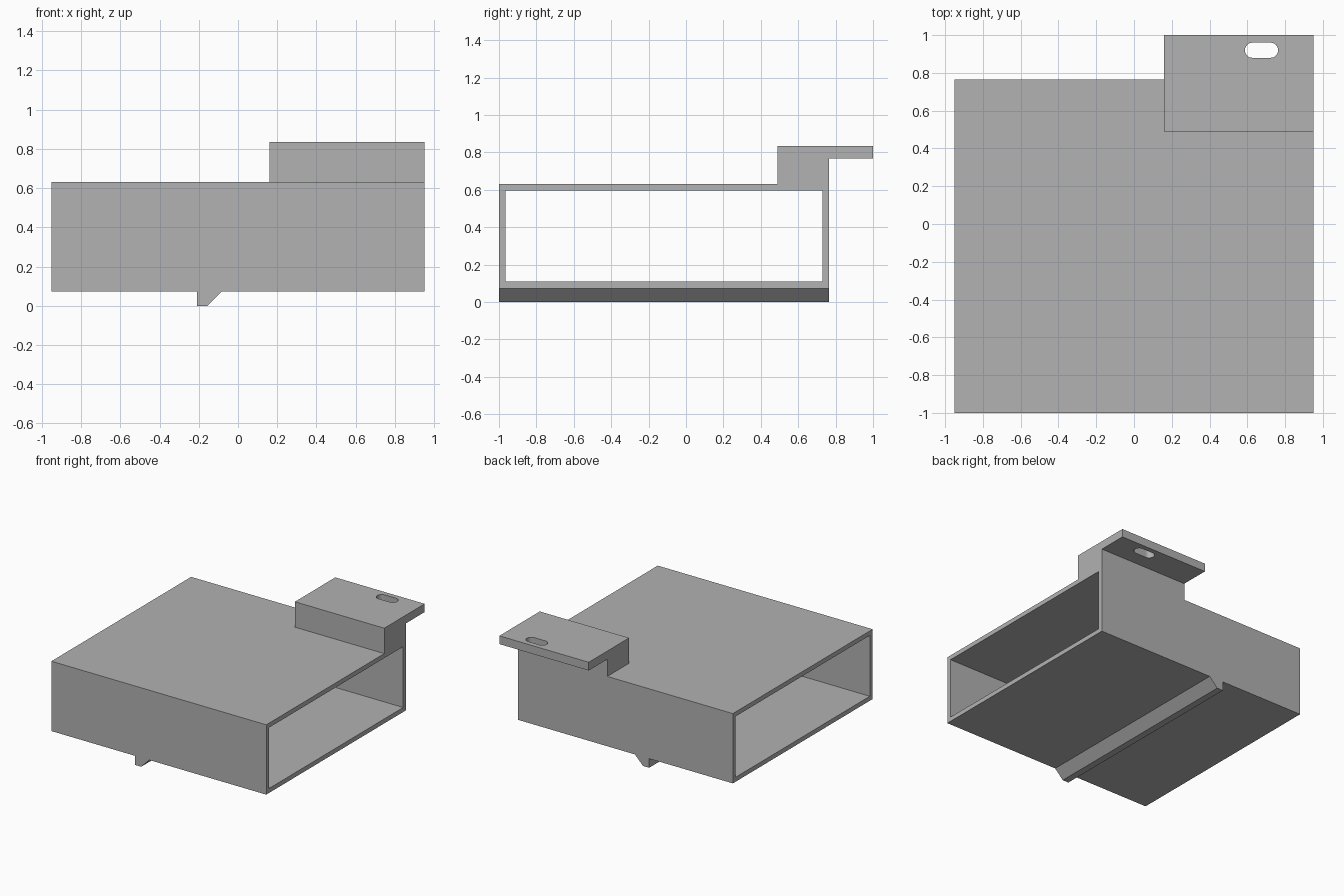
import bpy
import bmesh
from math import cos, sin, pi
from mathutils import Vector

default = bpy.data.objects.get("Cube")
if default:
    bpy.data.objects.remove(default, do_unlink=True)

# Single plain grey finish
GREY = (0.445, 0.445, 0.445, 1)
grey = bpy.data.materials.new("plain_grey")
grey.use_nodes = True
grey.diffuse_color = GREY
grey.node_tree.nodes["Principled BSDF"].inputs["Base Color"].default_value = GREY


def prism(name, profile, axis, start, end):
    """Extrude a closed 2D profile along an axis; the profile uses the other two axes in order."""
    bm = bmesh.new()
    verts = []
    for point in profile:
        co = list(point)
        co.insert("xyz".index(axis), start)
        verts.append(bm.verts.new(co))
    face = bm.faces.new(verts)
    offset = Vector([end - start if a == axis else 0 for a in "xyz"])
    side = bmesh.ops.extrude_face_region(bm, geom=[face])["geom"]
    moved = [v for v in side if isinstance(v, bmesh.types.BMVert)]
    bmesh.ops.translate(bm, verts=moved, vec=offset)
    bmesh.ops.recalc_face_normals(bm, faces=bm.faces)
    mesh = bpy.data.meshes.new(name)
    bm.to_mesh(mesh)
    bm.free()
    mesh.materials.append(grey)
    obj = bpy.data.objects.new(name, mesh)
    bpy.context.collection.objects.link(obj)
    return obj


def rect(a0, a1, b0, b1):
    return [(a0, b0), (a1, b0), (a1, b1), (a0, b1)]


def cut(target, cutter):
    """Subtract the cutter from the target, then discard it."""
    cutter.hide_render = True
    mod = target.modifiers.new("cut", "BOOLEAN")
    mod.operation = "DIFFERENCE"
    mod.solver = "EXACT"
    mod.object = cutter
    bpy.context.view_layer.update()
    bpy.context.view_layer.objects.active = target
    bpy.ops.object.modifier_apply(modifier=mod.name)
    bpy.data.objects.remove(cutter, do_unlink=True)


HALF_X = 0.95
FRONT, BACK = -1.0, 0.765
BOTTOM, TOP = 0.073, 0.631
WALL = 0.036

# Rectangular sleeve, open at both x ends
sleeve = prism("sleeve", rect(FRONT, BACK, BOTTOM, TOP), "x", -HALF_X, HALF_X)
opening = rect(FRONT + WALL, BACK - WALL, BOTTOM + WALL, TOP - WALL)
cut(sleeve, prism("sleeve_cutter", opening, "x", -HALF_X - 0.1, HALF_X + 0.1))

# Stepped mounting bracket overhanging the back
step = [(0.49, TOP), (BACK, TOP), (BACK, 0.768), (1, 0.768), (1, 0.834), (0.49, 0.834)]
bracket = prism("mounting_bracket", step, "x", 0.16, HALF_X)

# Rounded slot through the bracket flange
SEGMENTS, RADIUS = 16, 0.04
slot = []
for centre_x, turn in ((0.723, -pi / 2), (0.627, pi / 2)):
    for i in range(SEGMENTS + 1):
        a = turn + pi * i / SEGMENTS
        slot.append((centre_x + RADIUS * cos(a), 0.92 + RADIUS * sin(a)))
cut(bracket, prism("slot_cutter", slot, "z", 0.7, 0.9))

# Wedge-shaped locating rib under the sleeve
wedge = [(-0.21, BOTTOM), (-0.21, 0), (-0.156, 0), (-0.084, BOTTOM)]
prism("locating_rib", wedge, "y", FRONT, BACK)
